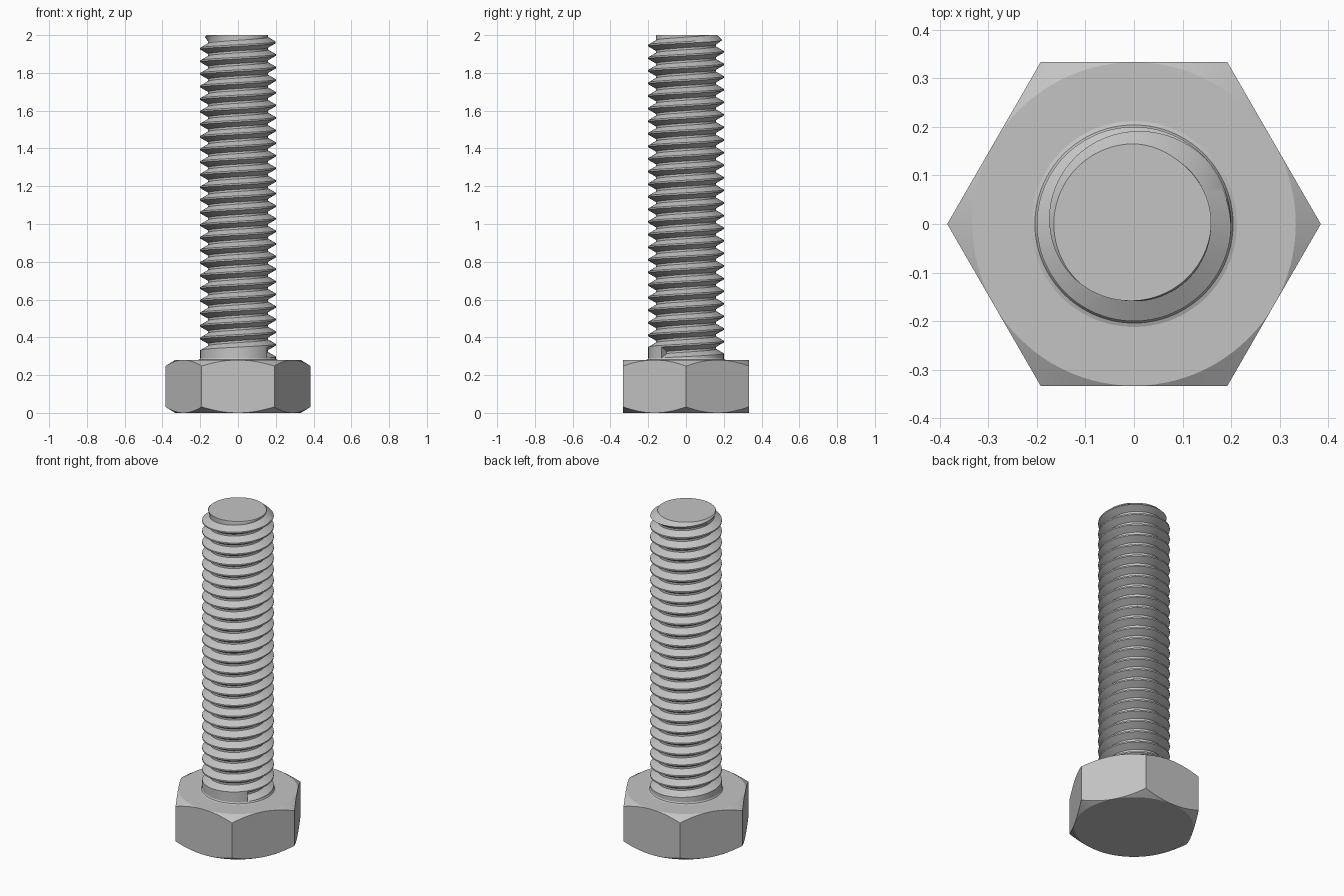
import bpy, bmesh
from math import sin, cos, pi, radians

cube = bpy.data.objects.get("Cube")
if cube:
    bpy.data.objects.remove(cube)

TOP, HEAD_H = 2.0, 0.28
FLAT_R = 0.333              # half the width across the flats
CREST_R, ROOT_R = 0.2, 0.159
PITCH = 0.0667
SEG = 96                    # segments per turn

steel = bpy.data.materials.new("grey_steel")
steel.use_nodes = True
grey = (0.55, 0.55, 0.55, 1)
steel.diffuse_color = grey
steel.node_tree.nodes["Principled BSDF"].inputs["Base Color"].default_value = grey


def finish(bm, name):
    bmesh.ops.recalc_face_normals(bm, faces=bm.faces)
    mesh = bpy.data.meshes.new(name)
    bm.to_mesh(mesh)
    bm.free()
    mesh.materials.append(steel)
    obj = bpy.data.objects.new(name, mesh)
    bpy.context.collection.objects.link(obj)
    bpy.ops.object.select_all(action='DESELECT')
    obj.select_set(True)
    bpy.context.view_layer.objects.active = obj
    bpy.ops.object.shade_smooth_by_angle(angle=radians(25))
    return obj


def polar(bm, r, a, z):
    return bm.verts.new((r * cos(a), r * sin(a), z))


def bridge(bm, low, high):
    for i in range(SEG):
        j = (i + 1) % SEG
        bm.faces.new((low[i], low[j], high[j], high[i]))


# Hexagonal head, corners trimmed by a shallow cone above and below
bm = bmesh.new()
angles = [2 * pi * i / SEG for i in range(SEG)]
hex_r = [FLAT_R / cos(a % (pi / 3) - pi / 6) for a in angles]
trim = [(r - FLAT_R) * 0.62 for r in hex_r]
rings = [
    [polar(bm, FLAT_R, a, 0) for a in angles],
    [polar(bm, r, a, t) for r, a, t in zip(hex_r, angles, trim)],
    [polar(bm, r, a, HEAD_H - t) for r, a, t in zip(hex_r, angles, trim)],
    [polar(bm, FLAT_R, a, HEAD_H) for a in angles],
]
for low, high in zip(rings, rings[1:]):
    bridge(bm, low, high)
bm.faces.new(rings[0][::-1])
bm.faces.new(rings[-1])
bmesh.ops.remove_doubles(bm, verts=bm.verts, dist=1e-5)
finish(bm, "hex_head")

# Threaded shaft: a V groove swept along a right-handed helix
bm = bmesh.new()
START_A, START_Z = radians(-40), 0.32
half_open = PITCH / 2 - PITCH / 16
half_root = 0.0055
groove = [(CREST_R, -half_open), (ROOT_R, -half_root),
          (ROOT_R, half_root), (CREST_R, half_open)]
turns = int((TOP - START_Z) / PITCH) + 3
cols = []
for i in range(turns * SEG + 1):
    a = START_A + 2 * pi * i / SEG
    col = []
    for r, dz in groove:
        z = START_Z + PITCH * i / SEG + dz
        col.append(polar(bm, min(r, 0.165 + TOP - z), a, z))   # end chamfer
    cols.append(col)
for i in range(len(cols) - 1):
    c, n = cols[i], cols[i + 1]
    for k in range(3):
        bm.faces.new((c[k], n[k], n[k + 1], c[k + 1]))
    if i + SEG + 1 < len(cols):                                # crest
        bm.faces.new((c[3], n[3], cols[i + SEG + 1][0], cols[i + SEG][0]))
bm.faces.new(cols[0])                                          # groove end wall

# Plain neck and fillet below the thread
neck = [[polar(bm, r, START_A + a, z) for a in angles]
        for r, z in ((0.212, HEAD_H), (0.204, 0.283), (CREST_R, 0.29))]
for low, high in zip(neck, neck[1:]):
    bridge(bm, low, high)
bm.faces.new(neck[0][::-1])
base = neck[-1]
for i in range(SEG - 1):
    bm.faces.new((base[i], base[i + 1], cols[i + 1][0], cols[i][0]))
bm.faces.new((base[-1], base[0], cols[0][0], cols[0][3],
              cols[SEG][0], cols[SEG - 1][0]))

# Cut the end flat and close it
cut = bmesh.ops.bisect_plane(bm, geom=bm.verts[:] + bm.edges[:] + bm.faces[:],
                             plane_co=(0, 0, TOP), plane_no=(0, 0, 1),
                             clear_outer=True)
rim = [e for e in cut["geom_cut"]
       if isinstance(e, bmesh.types.BMEdge) and e.is_boundary]
bmesh.ops.edgeloop_fill(bm, edges=rim)
finish(bm, "threaded_shaft")
